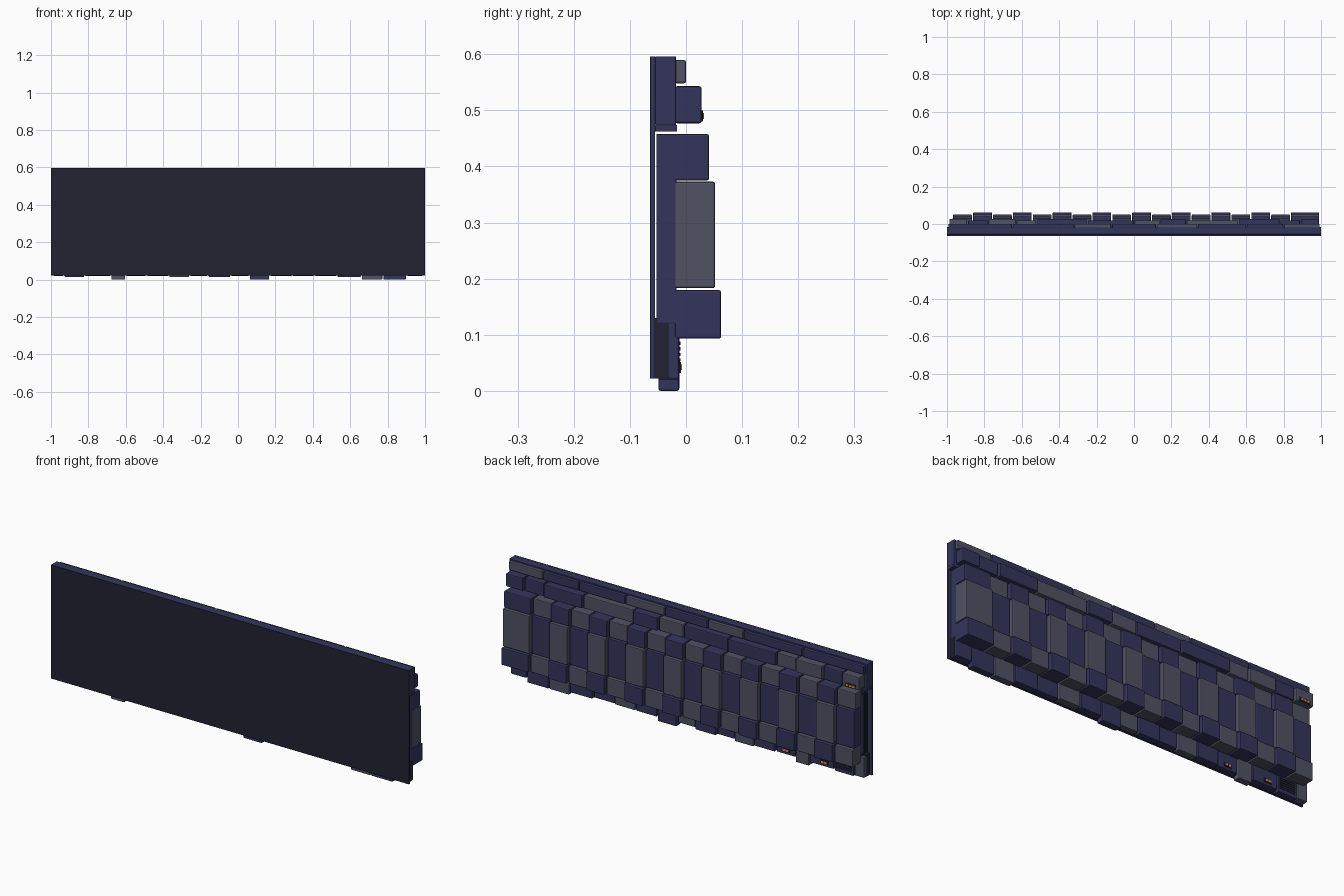
import bpy, bmesh

if "Cube" in bpy.data.objects:
    bpy.data.objects.remove(bpy.data.objects["Cube"])

def material(name, rgb):
    m = bpy.data.materials.new(name)
    m.diffuse_color = (*rgb, 1)
    m.use_nodes = True
    m.node_tree.nodes["Principled BSDF"].inputs["Base Color"].default_value = m.diffuse_color
    return m

NAVY = material("navy", (0.034, 0.036, 0.105))
GREY = material("slate_grey", (0.08, 0.085, 0.125))
DARK = material("dark", (0.015, 0.016, 0.030))
AMBER = material("amber", (0.8, 0.3, 0.03))

def box(name, x, y, z, mat, bevel=0.0):
    """Box from (min, max) ranges with optional rounded edges."""
    bm = bmesh.new()
    bmesh.ops.create_cube(bm, size=1)
    for v in bm.verts:
        for i, (a, b) in enumerate((x, y, z)):
            v.co[i] = a if v.co[i] < 0 else b
    if bevel:
        bmesh.ops.bevel(bm, geom=bm.edges[:], offset=bevel, segments=2,
                        profile=0.5, affect='EDGES')
    me = bpy.data.meshes.new(name)
    bm.to_mesh(me)
    bm.free()
    me.materials.append(mat)
    ob = bpy.data.objects.new(name, me)
    bpy.context.collection.objects.link(ob)
    return ob

GAP = 0.003

def tile(name, x0, x1, y0, y1, z0, z1, mat):
    box(name, (x0 + GAP, x1 - GAP), (y0, y1), (z0, z1), mat, 0.004)

# Flat front plate with its backing
box("front_face", (-1, 1), (-0.0645, -0.062), (0.022, 0.596), DARK)
box("backing_plate", (-1, 1), (-0.062, -0.055), (0.022, 0.596), NAVY)

# Top rail and its lower lip
box("top_rail", (-1, 1), (-0.055, -0.018), (0.474, 0.596), NAVY, 0.001)
box("top_rail_lip", (-1, 1), (-0.055, -0.016), (0.462, 0.474), NAVY, 0.001)

# Core body behind the tiles and lower sill
box("core_body", (-0.972, 0.988), (-0.053, -0.017), (0.12, 0.458), NAVY, 0.002)
box("lower_sill", (-0.988, 0.988), (-0.055, -0.030), (0.022, 0.13), DARK)

# Slim conduits on the exposed left end
for i, y in enumerate((-0.046, -0.034, -0.024)):
    box(f"side_conduit_{i}", (-0.982, -0.970), (y, y + 0.006), (0.14, 0.44), DARK)

# Row 1: long slim tiles along the top
edges = [-0.995, -0.65, -0.32, -0.12, 0.12, 0.34, 0.60, 0.80, 0.995]
colours = [NAVY, NAVY, GREY, NAVY, GREY, NAVY, NAVY, GREY]
for i, m in enumerate(colours):
    tile(f"top_strip_tile_{i}", edges[i], edges[i + 1], -0.020, 0.0, 0.548, 0.590, m)

# Row 2: mixed width tiles
edges = [-0.99, -0.89, -0.78, -0.63, -0.52, -0.25, 0, 0.14, 0.28, 0.56, 0.78, 0.89, 0.99]
colours = [GREY, NAVY, GREY, GREY, NAVY, NAVY, GREY, NAVY, GREY, NAVY, NAVY, NAVY]
for i, m in enumerate(colours):
    depth = 0.028 if i in (0, 2, 4, 7, 9, 11) else 0.020
    tile(f"upper_tile_{i}", edges[i], edges[i + 1], -0.020, depth, 0.477, 0.543, m)

# Rows 3 to 5: chequered columns alternating in depth
edges = [-0.97] + [-0.863 + 0.10625 * i for i in range(17)] + [0.992]
rows = [("shoulder", 0.375, 0.458, 0.041), ("panel", 0.183, 0.373, 0.052),
        ("foot", 0.093, 0.180, 0.0625)]
for i in range(18):
    for r, (n, z0, z1, depth) in enumerate(rows):
        tall = i % 2 == 1
        mat = NAVY if (i + r) % 2 else GREY
        tile(f"{n}_tile_{i}", edges[i], edges[i + 1], -0.020,
             depth if tall else depth - 0.012, z0, z1, mat)

# Row 6: bottom skirt of tiles with uneven lower edges
edges = [-0.99, -0.93, -0.82, -0.68, -0.60, -0.49, -0.37, -0.26, -0.16, -0.04,
         0.06, 0.17, 0.29, 0.41, 0.53, 0.66, 0.775, 0.90, 0.99]
drops = {1: 0.014, 3: 0.0, 6: 0.014, 8: 0.014, 10: 0.0, 14: 0.014, 15: 0.0, 16: 0.0}
for i in range(18):
    tile(f"skirt_tile_{i}", edges[i], edges[i + 1], -0.049,
         -0.019 if i in (4, 7, 9, 13) else -0.012, drops.get(i, 0.02), 0.125,
         GREY if i % 3 == 0 else NAVY)

# Vent slats on the skirt
for i in range(6):
    z = 0.032 + i * 0.010
    box(f"vent_slat_{i}", (-0.920, -0.830), (-0.014, -0.0095), (z, z + 0.006), DARK, 0.001)

# Indicator lights: dark bezel with a row of amber lamps
def indicator(name, x, y, z, count):
    w = 0.010 + 0.017 * count
    box(name + "_bezel", (x - w / 2, x + w / 2), (y - 0.003, y + 0.003),
        (z - 0.010, z + 0.010), DARK, 0.001)
    for k in range(count):
        c = x + (k - (count - 1) / 2) * 0.017
        box(f"{name}_lamp_{k}", (c - 0.006, c + 0.006), (y, y + 0.005),
            (z - 0.005, z + 0.005), AMBER)

indicator("upper_indicator", -0.94, 0.027, 0.49, 3)
indicator("skirt_indicator_a", -0.765, -0.012, 0.042, 2)
indicator("skirt_indicator_b", -0.545, -0.019, 0.042, 2)
